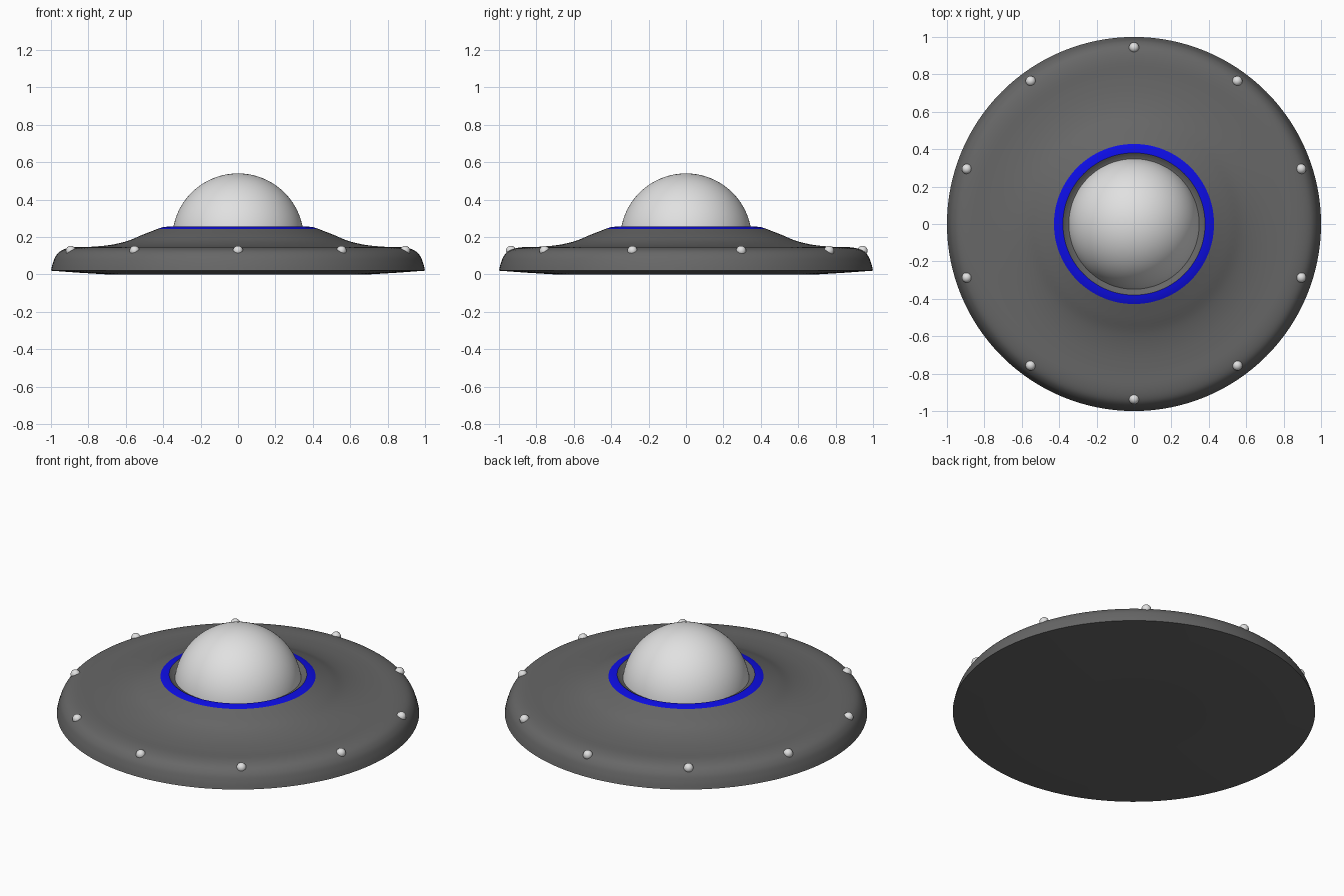
import bpy, bmesh, math
from mathutils import Vector

if "Cube" in bpy.data.objects:
    bpy.data.objects.remove(bpy.data.objects["Cube"])

def material(name, rgb):
    m = bpy.data.materials.new(name)
    m.diffuse_color = (*rgb, 1)
    m.use_nodes = True
    m.node_tree.nodes["Principled BSDF"].inputs["Base Color"].default_value = m.diffuse_color
    return m

GREY = material("hull grey", (0.135, 0.135, 0.135))
BLUE = material("ring blue", (0.004, 0.004, 0.78))
WHITE = material("dome white", (0.75, 0.75, 0.75))
SEG = 128

def smooth_curve(pts, steps=5):
    """Catmull-Rom curve through the points."""
    p = [Vector(q) for q in pts]
    p = [2 * p[0] - p[1]] + p + [2 * p[-1] - p[-2]]
    out = []
    for a, b, c, d in zip(p, p[1:], p[2:], p[3:]):
        for i in range(steps):
            t = i / steps
            out.append(0.5 * (2 * b + (c - a) * t + (2 * a - 5 * b + 4 * c - d) * t * t
                              + (3 * b - a - 3 * c + d) * t ** 3))
    return [tuple(v) for v in out] + [pts[-1]]

def finish(bm, name, mats):
    bmesh.ops.recalc_face_normals(bm, faces=bm.faces)
    me = bpy.data.meshes.new(name)
    bm.to_mesh(me)
    bm.free()
    for m in mats:
        me.materials.append(m)
    me.shade_smooth()
    me.set_sharp_from_angle(angle=math.radians(35))
    ob = bpy.data.objects.new(name, me)
    bpy.context.collection.objects.link(ob)
    return ob

def lathe(name, profile, mats, rule=None):
    """Spin an (r, z) profile about the z axis; r = 0 ends become poles."""
    bm = bmesh.new()
    rings = []
    for r, z in profile:
        if r < 1e-6:
            rings.append([bm.verts.new((0, 0, z))] * SEG)
        else:
            rings.append([bm.verts.new((r * math.cos(2 * math.pi * i / SEG),
                                        r * math.sin(2 * math.pi * i / SEG), z))
                          for i in range(SEG)])
    for lo, hi in zip(rings, rings[1:]):
        for i in range(SEG):
            j = (i + 1) % SEG
            f = bm.faces.new(list(dict.fromkeys((lo[i], lo[j], hi[j], hi[i]))))
            if rule:
                f.material_index = rule(f.calc_center_median())
    return finish(bm, name, mats)

# saucer hull: underside, rounded rim, sloping deck, blue band, dome seat
underside = [(0, 0), (0.4, 0), (0.7, 0.0), (0.85, 0.009), (1.0, 0.02)]
upper = smooth_curve([(1.0, 0.02), (0.99, 0.06), (0.973, 0.1), (0.94, 0.13), (0.88, 0.145),
                      (0.78, 0.148), (0.68, 0.158), (0.59, 0.179), (0.51, 0.212), (0.428, 0.244)])
seat = [(0.405, 0.252), (0.38, 0.255), (0.372, 0.25), (0.36, 0.24), (0.34, 0.235), (0, 0.235)]
lathe("saucer_hull", underside + upper[1:] + seat, [GREY, BLUE],
      lambda c: int(0.38 < c.xy.length < 0.428 and c.z > 0.24))

# dome: slightly more than a half ball, sitting in the seat
R, CZ = 0.352, 0.188
lathe("dome", [(R * math.cos(a), CZ + R * math.sin(a))
               for a in (math.pi / 2 * i / 32 for i in range(32))] + [(0, CZ + R)], [WHITE])

# ten rim lights
for k in range(10):
    a = math.pi / 2 + k * math.pi / 5
    bm = bmesh.new()
    bmesh.ops.create_uvsphere(bm, u_segments=24, v_segments=16, radius=0.027)
    light = finish(bm, f"rim_light_{k + 1}", [WHITE])
    light.location = (0.94 * math.cos(a), 0.94 * math.sin(a) + 0.004, 0.126)
